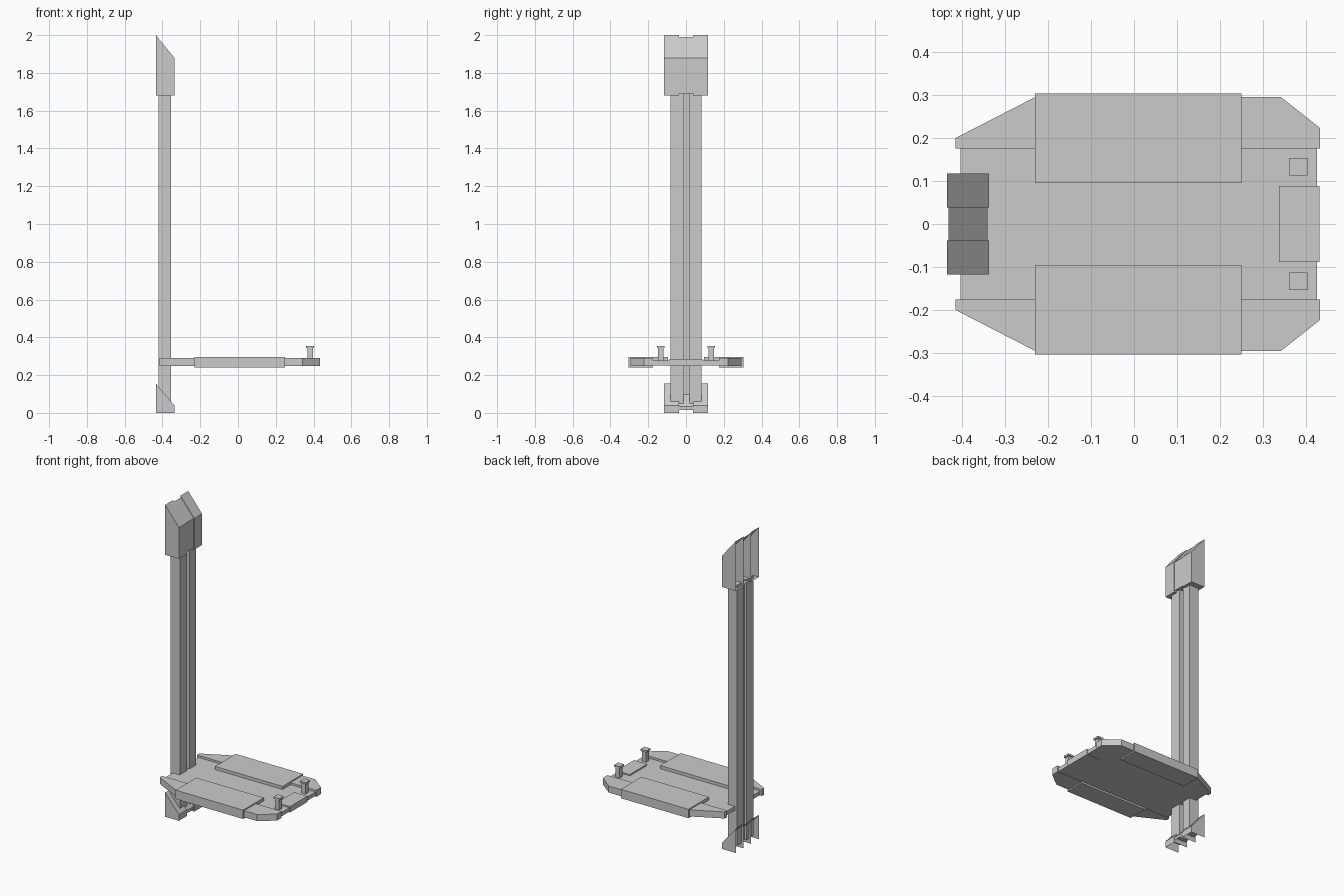
import bpy, bmesh

if "Cube" in bpy.data.objects:
    bpy.data.objects.remove(bpy.data.objects["Cube"])

Y0 = 0.0  # symmetry plane of the model


def prism(name, pts, axis, lo, hi, open_dirs=()):
    """Extrude a 2D profile along an axis; optionally leave faces open by normal."""
    def place(p, t):
        a, b = p
        return {'x': (t, a, b), 'y': (a, t, b), 'z': (a, b, t)}[axis]
    bm = bmesh.new()
    face = bm.faces.new([bm.verts.new(place(p, lo)) for p in pts])
    ext = bmesh.ops.extrude_face_region(bm, geom=[face], use_keep_orig=True)
    for v in ext['geom']:
        if isinstance(v, bmesh.types.BMVert):
            v.co['xyz'.index(axis)] = hi
    bmesh.ops.recalc_face_normals(bm, faces=bm.faces)
    bm.normal_update()
    drop = [f for f in bm.faces
            if any(f.normal['xyz'.index(d[1])] * (1 if d[0] == '+' else -1) > 0.99
                   for d in open_dirs)]
    bmesh.ops.delete(bm, geom=drop, context='FACES')
    me = bpy.data.meshes.new(name)
    bm.to_mesh(me)
    bm.free()
    ob = bpy.data.objects.new(name, me)
    bpy.context.collection.objects.link(ob)
    return ob


def box(name, x, y, z):
    return prism(name, [(x[0], y[0]), (x[1], y[0]), (x[1], y[1]), (x[0], y[1])],
                 'z', z[0], z[1])


def mirror(ob):
    m = ob.modifiers.new('mirror', 'MIRROR')
    m.use_axis = (False, True, False)
    return ob


# Mast: two columns joined by a web, grooved front and back
xb, xf = -0.42, -0.355
prism('mast', [(xb, -0.083), (xf, -0.083), (xf, -0.012), (-0.395, -0.012),
               (-0.395, 0.018), (xf, 0.018), (xf, 0.081), (xb, 0.081),
               (xb, 0.018), (-0.408, 0.018), (-0.408, -0.012), (xb, -0.012)],
      'z', 0.03, 1.70)

# Slanted head cover, open at the back
head = [(-0.435, 1.68), (-0.337, 1.68), (-0.337, 1.88), (-0.435, 2.0)]
mirror(prism('head_side_cover', head, 'y', 0.038, 0.117, ['-x']))
head_mid = [(-0.431, 1.69), (-0.341, 1.69), (-0.341, 1.88), (-0.431, 1.99)]
prism('head_centre_cover', head_mid, 'y', -0.038, 0.038, ['-x'])

# Slanted foot cover, open at the back and underneath
foot = [(-0.435, 0.0), (-0.337, 0.0), (-0.337, 0.04), (-0.435, 0.155)]
mirror(prism('foot_side_cover', foot, 'y', 0.038, 0.117, ['-x', '-z']))
foot_mid = [(-0.431, 0.015), (-0.341, 0.015), (-0.341, 0.033), (-0.431, 0.142)]
prism('foot_centre_cover', foot_mid, 'y', -0.038, 0.038, ['-x', '-z'])

# Platform deck and chamfered side rails
box('platform_deck', (-0.403, 0.426), (-0.178, 0.178), (0.252, 0.277))
rail = [(-0.415, 0.176), (0.433, 0.176), (0.433, 0.223), (0.342, 0.295),
        (-0.23, 0.295), (-0.415, 0.2)]
mirror(prism('side_rail', rail, 'z', 0.248, 0.29))

# Foot pads wrapping the rails
pad = [(0.095, 0.27), (0.176, 0.27), (0.176, 0.24), (0.304, 0.24),
       (0.304, 0.297), (0.095, 0.297)]
mirror(prism('foot_pad', pad, 'x', -0.23, 0.25))

# Raised block at the free end
box('end_block', (0.337, 0.431), (-0.088, 0.088), (0.248, 0.286))

# Two short posts with flat caps
mirror(box('post_stem', (0.367, 0.396), (0.12, 0.148), (0.27, 0.345)))
mirror(box('post_cap', (0.36, 0.403), (0.113, 0.154), (0.343, 0.355)))
